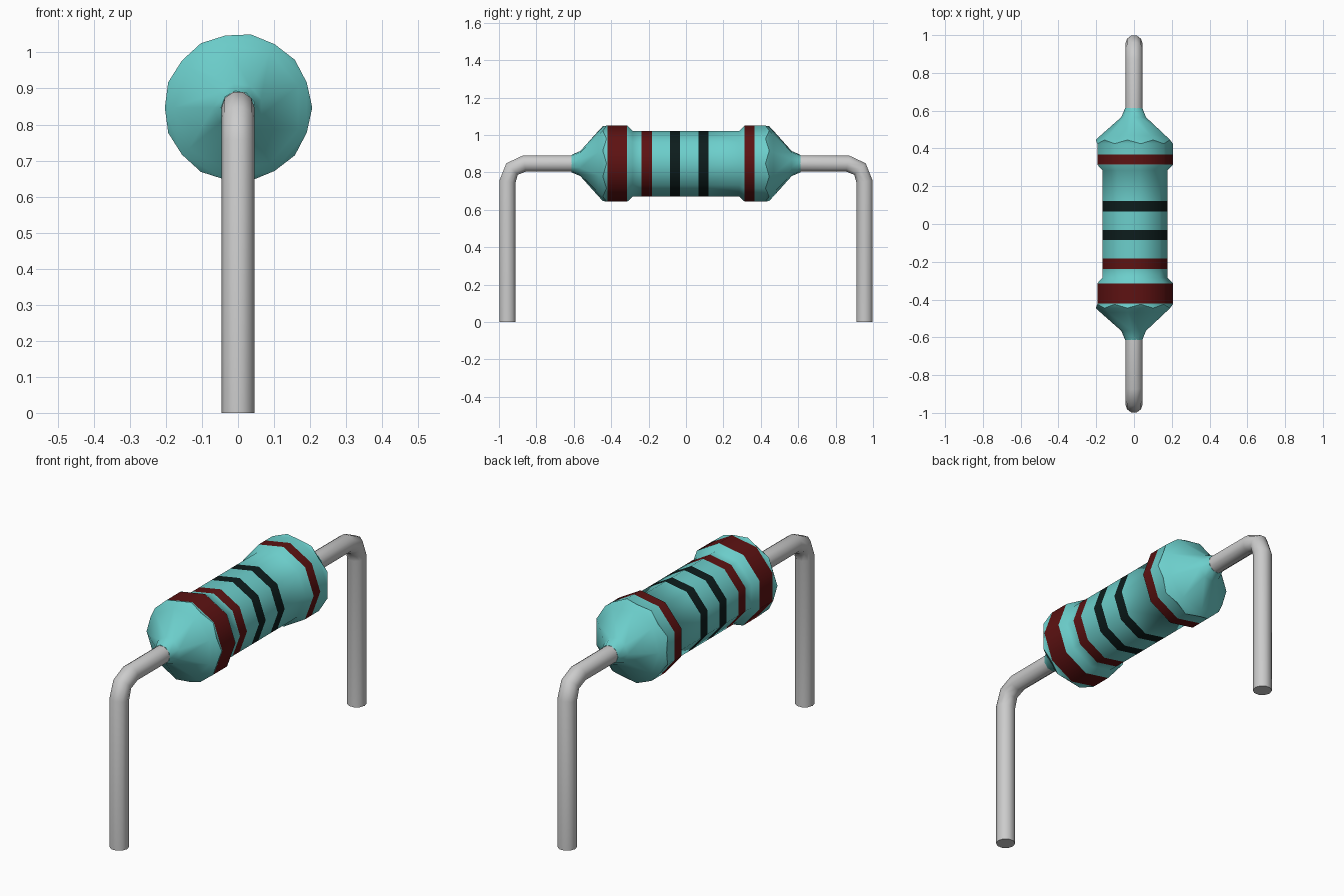
import bpy, bmesh
from math import sin, cos, pi, radians
from mathutils import Vector

if "Cube" in bpy.data.objects:
    bpy.data.objects.remove(bpy.data.objects["Cube"])

AXIS_Z = 0.847


def material(name, rgb):
    m = bpy.data.materials.new(name)
    m.diffuse_color = (*rgb, 1)
    m.use_nodes = True
    m.node_tree.nodes["Principled BSDF"].inputs["Base Color"].default_value = m.diffuse_color
    return m


def loft(name, rings, sides, mats=(), seg_mats=None):
    """Rings are (y, z, normal y, normal z, radius, twist); joins them into a closed tube."""
    bm = bmesh.new()
    loops = []
    for y, z, ny, nz, r, twist in rings:
        across, up = Vector((1, 0, 0)), Vector((0, ny, nz))
        loops.append([bm.verts.new(Vector((0, y, z)) + r * (across * cos(a) + up * sin(a)))
                      for a in (twist + 2 * pi * i / sides for i in range(sides))])
    for k, (a, b) in enumerate(zip(loops, loops[1:])):
        for i in range(sides):
            j = (i + 1) % sides
            if abs(rings[k][5] - rings[k + 1][5]) < 1e-6:
                faces = [bm.faces.new((a[i], a[j], b[j], b[i]))]
            elif rings[k + 1][5] > rings[k][5]:
                faces = [bm.faces.new((a[i], a[j], b[i])), bm.faces.new((a[j], b[j], b[i]))]
            else:
                faces = [bm.faces.new((a[i], a[j], b[j])), bm.faces.new((a[i], b[j], b[i]))]
            for f in faces:
                f.material_index = seg_mats[k] if seg_mats else 0
    bm.faces.new(loops[0])
    bm.faces.new(loops[-1])
    bmesh.ops.recalc_face_normals(bm, faces=bm.faces)
    me = bpy.data.meshes.new(name)
    bm.to_mesh(me)
    bm.free()
    for m in mats:
        me.materials.append(m)
    ob = bpy.data.objects.new(name, me)
    bpy.context.collection.objects.link(ob)
    bpy.ops.object.select_all(action='DESELECT')
    ob.select_set(True)
    bpy.context.view_layer.objects.active = ob
    bpy.ops.object.shade_smooth_by_angle(angle=radians(50))
    return ob


teal = material("teal_coating", (0.15, 0.62, 0.60))
red = material("red_band", (0.11, 0.006, 0.006))
black = material("black_band", (0.004, 0.012, 0.012))

# Body: nine-sided turned profile, half of it mirrored, with colour bands cut into it
half = [(0.285, 0.178, 0), (0.313, 0.206, 0), (0.425, 0.206, 0), (0.445, 0.203, pi / 9),
        (0.468, 0.178, pi / 9), (0.565, 0.068, pi / 9), (0.613, 0.047, pi / 9)]
bands = [(-0.42, -0.316, 1), (-0.238, -0.182, 1), (-0.086, -0.031, 2),
         (0.066, 0.121, 2), (0.314, 0.367, 1)]
profile = [(-y, r, t) for y, r, t in half] + half
for y0, y1, _ in bands:
    for y in (y0, y1):
        profile.append((y, 0.206 if abs(y) > 0.3 else 0.178, 0))
profile.sort()
seg_mats = []
for (a, _, _), (b, _, _) in zip(profile, profile[1:]):
    mid = (a + b) / 2
    seg_mats.append(next((m for y0, y1, m in bands if y0 < mid < y1), 0))
loft("resistor_body", [(y, AXIS_Z, 0, 1, r, t) for y, r, t in profile], 9,
     (teal, red, black), seg_mats)

# Wire leads: out of each end, round the bend and down to the ground
R = 0.0455
for name, s in (("front_lead", -1), ("back_lead", 1)):
    path = [(0.58, AXIS_Z, 0), (0.865, AXIS_Z, 12), (0.93, 0.818, 45),
            (0.9545, 0.75, 80), (0.9545, 0, 90)]
    rings = [(s * y, z, s * sin(radians(d)), cos(radians(d)), R, 0) for y, z, d in path]
    loft(name, rings, 10)
